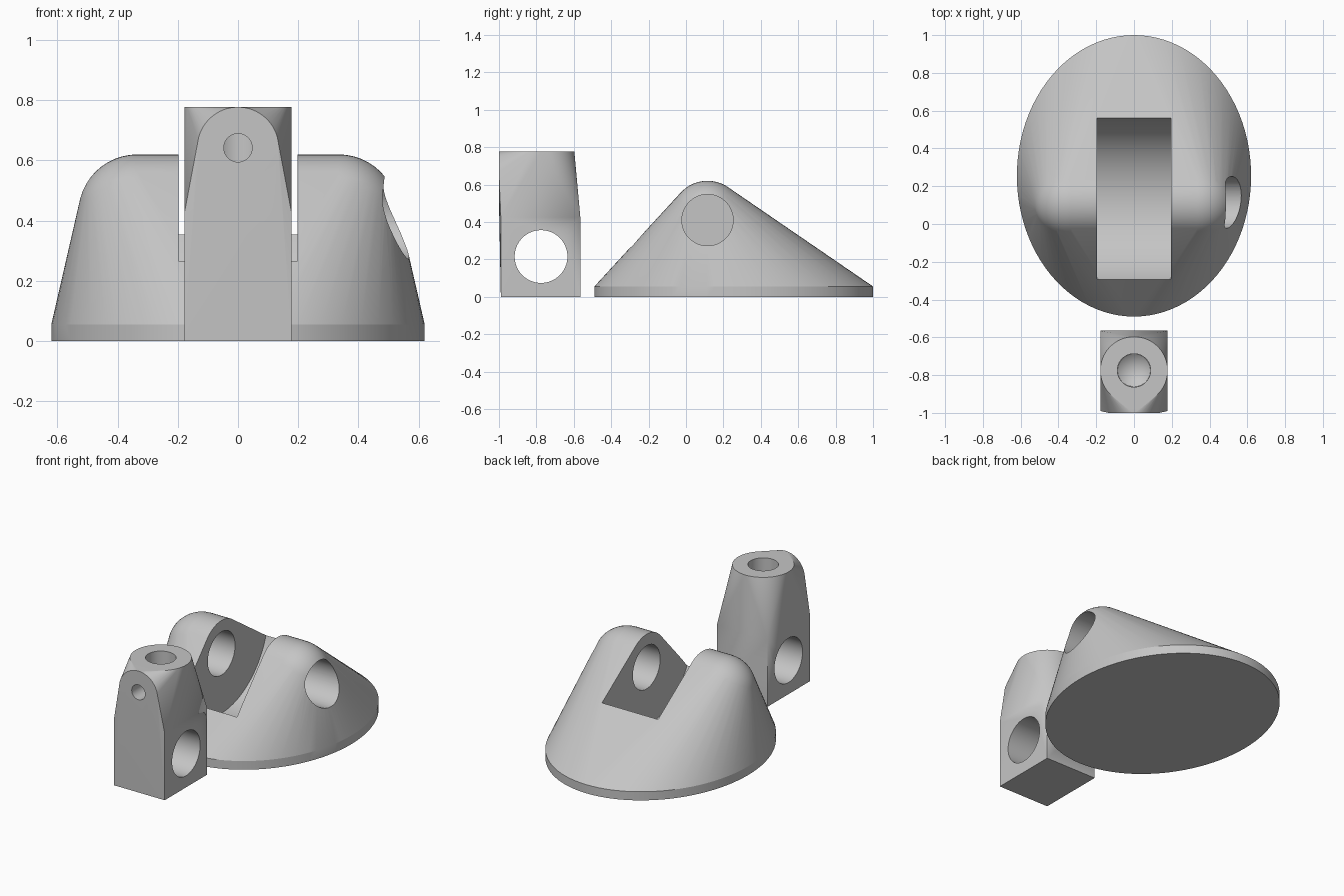
import bpy, bmesh
from math import sin, cos, pi, radians
from mathutils import Vector, Matrix

old = bpy.data.objects.get("Cube")
if old:
    bpy.data.objects.remove(old, do_unlink=True)

# Single grey material
grey = bpy.data.materials.new("light_grey")
grey.use_nodes = True
COLOR = (0.56, 0.56, 0.56, 1)
grey.diffuse_color = COLOR
grey.node_tree.nodes["Principled BSDF"].inputs["Base Color"].default_value = COLOR


def make_object(name, bm):
    mesh = bpy.data.meshes.new(name)
    bmesh.ops.recalc_face_normals(bm, faces=bm.faces)
    bm.to_mesh(mesh)
    bm.free()
    mesh.materials.append(grey)
    obj = bpy.data.objects.new(name, mesh)
    bpy.context.collection.objects.link(obj)
    return obj


def ring(center, u, v, count=96):
    """Points of an ellipse spanned by the vectors u and v."""
    c, u, v = Vector(center), Vector(u), Vector(v)
    return [c + u * cos(2 * pi * i / count) + v * sin(2 * pi * i / count)
            for i in range(count)]


def ball(center, r, count=48):
    points = []
    for j in range(count // 2 + 1):
        a = pi * j / (count // 2)
        c = Vector(center) + Vector((r * cos(a), 0, 0))
        if sin(a) < 0.001:
            points.append(c)
        else:
            points += ring(c, (0, r * sin(a), 0), (0, 0, r * sin(a)), count)
    return points


def hull(name, points):
    """Solid wrapped tightly around a set of points."""
    bm = bmesh.new()
    for p in points:
        bm.verts.new(p)
    result = bmesh.ops.convex_hull(bm, input=bm.verts[:])
    loose = [g for g in result["geom_interior"] if isinstance(g, bmesh.types.BMVert)]
    bmesh.ops.delete(bm, geom=loose, context="VERTS")
    bmesh.ops.dissolve_limit(bm, angle_limit=radians(0.2),
                             verts=bm.verts[:], edges=bm.edges[:])
    return make_object(name, bm)


def rod(name, start, end, r1, r2=None, count=96):
    """Cylinder or cone between two points."""
    a, b = Vector(start), Vector(end)
    turn = (b - a).to_track_quat("Z", "Y").to_matrix().to_4x4()
    bm = bmesh.new()
    bmesh.ops.create_cone(bm, cap_ends=True, segments=count, radius1=r1,
                          radius2=r1 if r2 is None else r2, depth=(b - a).length,
                          matrix=Matrix.Translation((a + b) / 2) @ turn)
    return make_object(name, bm)


def carve(obj, cutters, angle):
    """Subtract the cutters, then smooth while keeping the edges sharp."""
    bpy.ops.object.select_all(action="DESELECT")
    bpy.context.view_layer.objects.active = obj
    obj.select_set(True)
    for cutter in cutters:
        cutter.hide_render = True
        mod = obj.modifiers.new("cut", "BOOLEAN")
        mod.operation = "DIFFERENCE"
        mod.solver = "EXACT"
        mod.object = cutter
        bpy.ops.object.modifier_apply(modifier=mod.name)
        bpy.data.objects.remove(cutter, do_unlink=True)
    bpy.ops.object.shade_smooth_by_angle(angle=radians(angle))


# Oval base blended into a rounded ridge
PIVOT_Y, PIVOT_Z = 0.115, 0.41
points = []
for z in (0, 0.055):
    points += ring((0, 0.255, z), (0.62, 0, 0), (0, 0.745, 0))
for side in (-1, 1):
    points += ball((side * 0.335, PIVOT_Y, 0.425), 0.195)
base = hull("bracket_base", points)

# Curved slot and pivot hole, the hole stopping inside the right cheek
slot = rod("slot_cutter", (-0.197, PIVOT_Y, 0.5), (0.197, PIVOT_Y, 0.5), 0.47, count=128)
pivot = rod("pivot_cutter", (-0.4, PIVOT_Y, PIVOT_Z), (0.8, PIVOT_Y, PIVOT_Z), 0.137)
carve(base, [slot, pivot], 11)

# Arm: square foot tapering to a round top and an arched front
MID_Y = -0.775
points = [Vector((x, y, z)) for x in (-0.178, 0.178)
          for y in (-0.99, -0.565) for z in (0, 0.425)]
points += ring((0, MID_Y, 0.777), (0.178, 0, 0), (0, 0.178, 0))
points += ring((0, -1, 0.642), (0.135, 0, 0), (0, 0, 0.135))
arm = hull("pivot_arm", points)

# Cross hole, top bore with a conical end, and front screw hole
cross = rod("cross_cutter", (-0.4, MID_Y, 0.215), (0.4, MID_Y, 0.215), 0.141)
bore = rod("bore_cutter", (0, MID_Y, 0.52), (0, MID_Y, 0.9), 0.088)
tip = rod("tip_cutter", (0, MID_Y, 0.521), (0, MID_Y, 0.45), 0.088, 0)
screw = rod("screw_cutter", (0, -1.1, 0.642), (0, MID_Y, 0.642), 0.047, count=72)
carve(arm, [cross, bore, tip, screw], 5.3)
